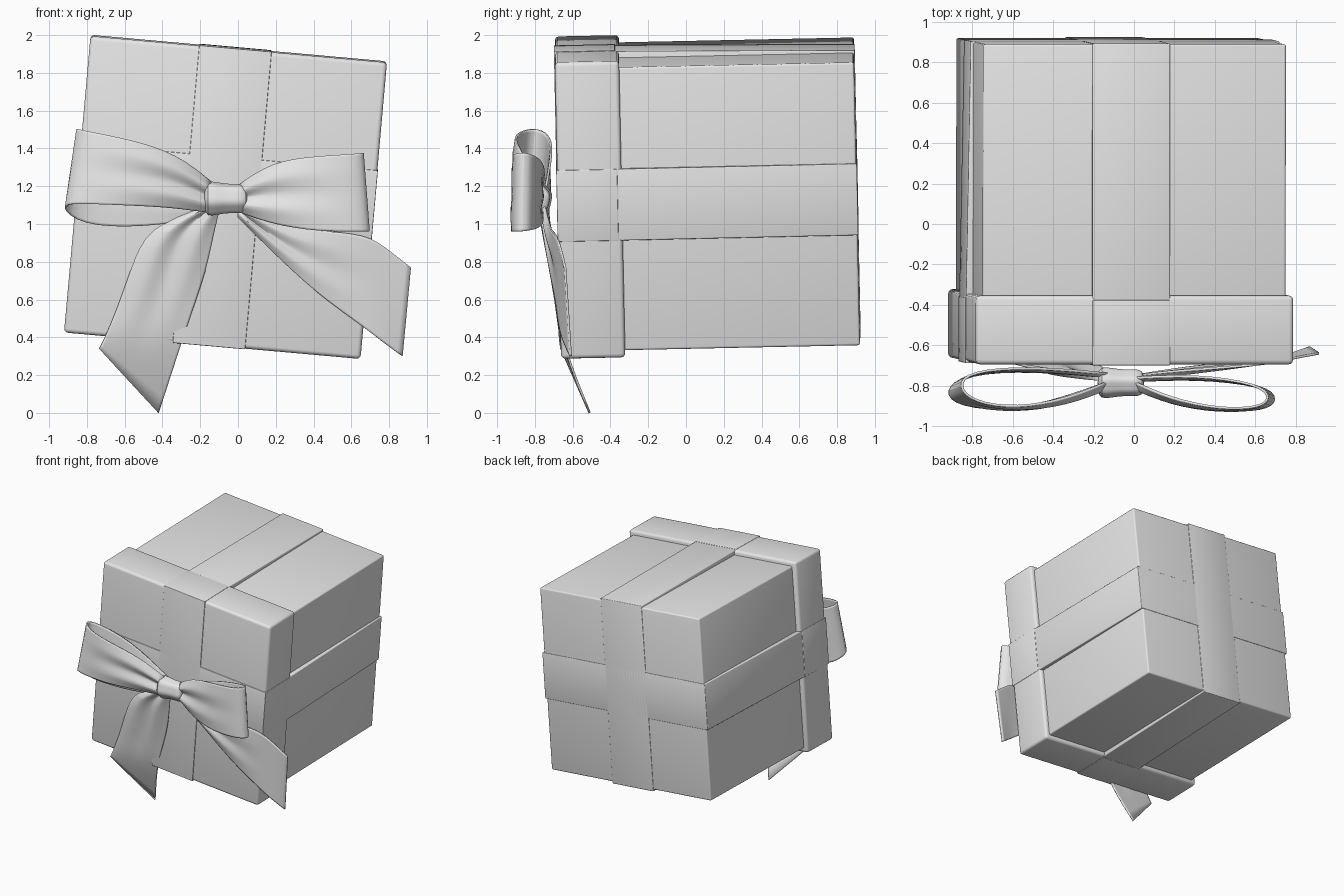
import bpy, bmesh, math
from mathutils import Matrix, Vector

old = bpy.data.objects.get("Cube")
if old:
    bpy.data.objects.remove(old, do_unlink=True)

grey = bpy.data.materials.new("plain_grey")
grey.use_nodes = True
grey.diffuse_color = (0.8, 0.8, 0.8, 1)
grey.node_tree.nodes["Principled BSDF"].inputs["Base Color"].default_value = (0.8, 0.8, 0.8, 1)

# The whole box leans a little sideways and backwards
LEAN = (Matrix.Translation((-0.065, 0, 1.154))
        @ Matrix.Rotation(math.radians(5.1), 4, 'Y')
        @ Matrix.Rotation(math.radians(1.2), 4, 'X'))


def finish(name, bm):
    """Turn a bmesh into a grey, smooth-shaded object."""
    bmesh.ops.recalc_face_normals(bm, faces=bm.faces)
    mesh = bpy.data.meshes.new(name)
    bm.to_mesh(mesh)
    bm.free()
    mesh.materials.append(grey)
    obj = bpy.data.objects.new(name, mesh)
    bpy.context.collection.objects.link(obj)
    bpy.ops.object.select_all(action='DESELECT')
    obj.select_set(True)
    bpy.context.view_layer.objects.active = obj
    bpy.ops.object.shade_smooth_by_angle(angle=math.radians(40))
    return obj


def slab(name, low, high, bevel, back_taper=(0, 0)):
    """Bevelled block between two corners; its back end can be narrowed."""
    low, high = Vector(low), Vector(high)
    bm = bmesh.new()
    bmesh.ops.create_cube(bm, size=1)
    for v in bm.verts:
        back = v.co.y > 0
        v.co = Vector([high[i] if v.co[i] > 0 else low[i] for i in range(3)])
        if back:
            v.co.x -= math.copysign(back_taper[0], v.co.x)
            v.co.z -= math.copysign(back_taper[1], v.co.z)
    bmesh.ops.bevel(bm, geom=bm.edges[:], offset=bevel, segments=3,
                    profile=0.5, affect='EDGES')
    bm.transform(LEAN)
    return finish(name, bm)


def strip(name, stations, folds, across=8):
    """Soft ribbon; a station is (ax, az, ay, bx, bz, by) for its two edges."""
    bm = bmesh.new()
    rows = []
    for (ax, az, ay, bx, bz, by), fold in zip(stations, folds):
        a, b = Vector((ax, ay, az)), Vector((bx, by, bz))
        row = []
        for j in range(across + 1):
            t = j / across
            p = a.lerp(b, t)
            p.y += fold * math.cos(4 * math.pi * t)
            row.append(bm.verts.new(p))
        rows.append(row)
    for r, s in zip(rows, rows[1:]):
        for j in range(across):
            bm.faces.new((r[j], r[j + 1], s[j + 1], s[j]))
    obj = finish(name, bm)
    soft = obj.modifiers.new("soften", 'SUBSURF')
    soft.levels = soft.render_levels = 2
    soft.boundary_smooth = 'PRESERVE_CORNERS'
    thick = obj.modifiers.new("thickness", 'SOLIDIFY')
    thick.thickness = 0.012
    thick.offset = 0
    return obj


# Box body and lid
BODY, LID, FRONT, BACK = 0.752, 0.788, -0.678, 0.905
slab("box_body", (-BODY, -0.6, -BODY), (BODY, BACK, BODY), 0.012)
slab("box_lid", (-LID, FRONT, -LID), (LID, -0.338, LID), 0.022)

# Ribbon bands around the body, flattening towards the back
slab("vertical_band", (-0.21, -0.42, -LID), (0.175, BACK + 0.004, LID),
     0.006, (0, 0.022))
slab("horizontal_band", (-LID, -0.42, -0.165), (LID, BACK + 0.004, 0.215),
     0.006, (0.022, 0))

# Thin bands across the front of the lid
slab("lid_vertical_band", (-0.21, FRONT - 0.005, -LID - 0.003),
     (0.175, -0.36, LID + 0.003), 0.004)
slab("lid_horizontal_band", (-LID - 0.003, FRONT - 0.005, -0.165),
     (LID + 0.003, -0.36, 0.215), 0.004)

# Bow loops: front panel, rounded tip, then back panel
strip("right_bow_loop", [
    (-0.13, 1.21, -0.80, -0.13, 1.06, -0.80),
    (-0.32, 1.37, -0.88, -0.35, 1.09, -0.88),
    (-0.58, 1.45, -0.92, -0.60, 1.10, -0.93),
    (-0.80, 1.49, -0.88, -0.87, 1.11, -0.90),
    (-0.87, 1.51, -0.80, -0.94, 1.10, -0.83),
    (-0.82, 1.48, -0.73, -0.84, 0.99, -0.74),
    (-0.52, 1.40, -0.71, -0.50, 0.98, -0.72),
    (-0.13, 1.20, -0.75, -0.13, 1.04, -0.75),
], (0.02, 0.018, 0.006, 0, 0, 0, 0.006, 0.01))
strip("left_bow_loop", [
    (0.00, 1.20, -0.80, 0.00, 1.07, -0.80),
    (0.18, 1.33, -0.88, 0.18, 1.00, -0.88),
    (0.42, 1.36, -0.92, 0.42, 0.96, -0.93),
    (0.62, 1.37, -0.91, 0.65, 0.96, -0.92),
    (0.68, 1.38, -0.86, 0.71, 0.96, -0.87),
    (0.62, 1.36, -0.79, 0.66, 0.97, -0.80),
    (0.30, 1.30, -0.75, 0.30, 1.00, -0.76),
    (0.00, 1.20, -0.77, 0.00, 1.07, -0.77),
], (0.02, 0.016, 0.004, 0, 0, 0, 0.005, 0.01))

# Hanging tails with slanted ends
strip("right_tail", [
    (-0.18, 1.09, -0.76, -0.10, 1.08, -0.77),
    (-0.48, 0.98, -0.73, -0.13, 0.95, -0.75),
    (-0.56, 0.78, -0.71, -0.17, 0.75, -0.71),
    (-0.64, 0.55, -0.68, -0.24, 0.55, -0.68),
    (-0.70, 0.41, -0.67, -0.31, 0.34, -0.65),
    (-0.735, 0.34, -0.66, -0.42, 0.00, -0.51),
], (0.012, 0.02, 0.012, 0.006, 0, 0))
strip("left_tail", [
    (0.00, 1.11, -0.76, 0.00, 1.04, -0.76),
    (0.20, 1.00, -0.74, 0.20, 0.84, -0.73),
    (0.42, 0.96, -0.72, 0.42, 0.63, -0.70),
    (0.68, 0.95, -0.69, 0.66, 0.46, -0.67),
    (0.80, 0.86, -0.66, 0.76, 0.38, -0.65),
    (0.915, 0.77, -0.64, 0.87, 0.30, -0.61),
], (0.012, 0.014, 0.008, 0, 0, 0))

# Knot: a wrinkled, pinched wrap between the loops
bm = bmesh.new()
SIDES = 32
rings = []
for x, radius in ((-0.18, 0.05), (-0.165, 0.095), (-0.11, 0.085), (-0.05, 0.075),
                  (0.01, 0.08), (0.04, 0.07), (0.05, 0.04)):
    ring = []
    for k in range(SIDES):
        a = 2 * math.pi * k / SIDES
        r = radius * (1 + 0.04 * math.sin(6 * a))
        ring.append(bm.verts.new((x, -0.785 + 0.85 * r * math.cos(a),
                                  1.135 + r * math.sin(a))))
    rings.append(ring)
for r, s in zip(rings, rings[1:]):
    for k in range(SIDES):
        n = (k + 1) % SIDES
        bm.faces.new((r[k], r[n], s[n], s[k]))
bm.faces.new(rings[0])
bm.faces.new(rings[-1])
knot = finish("bow_knot", bm)
knot.modifiers.new("soften", 'SUBSURF').levels = 1
